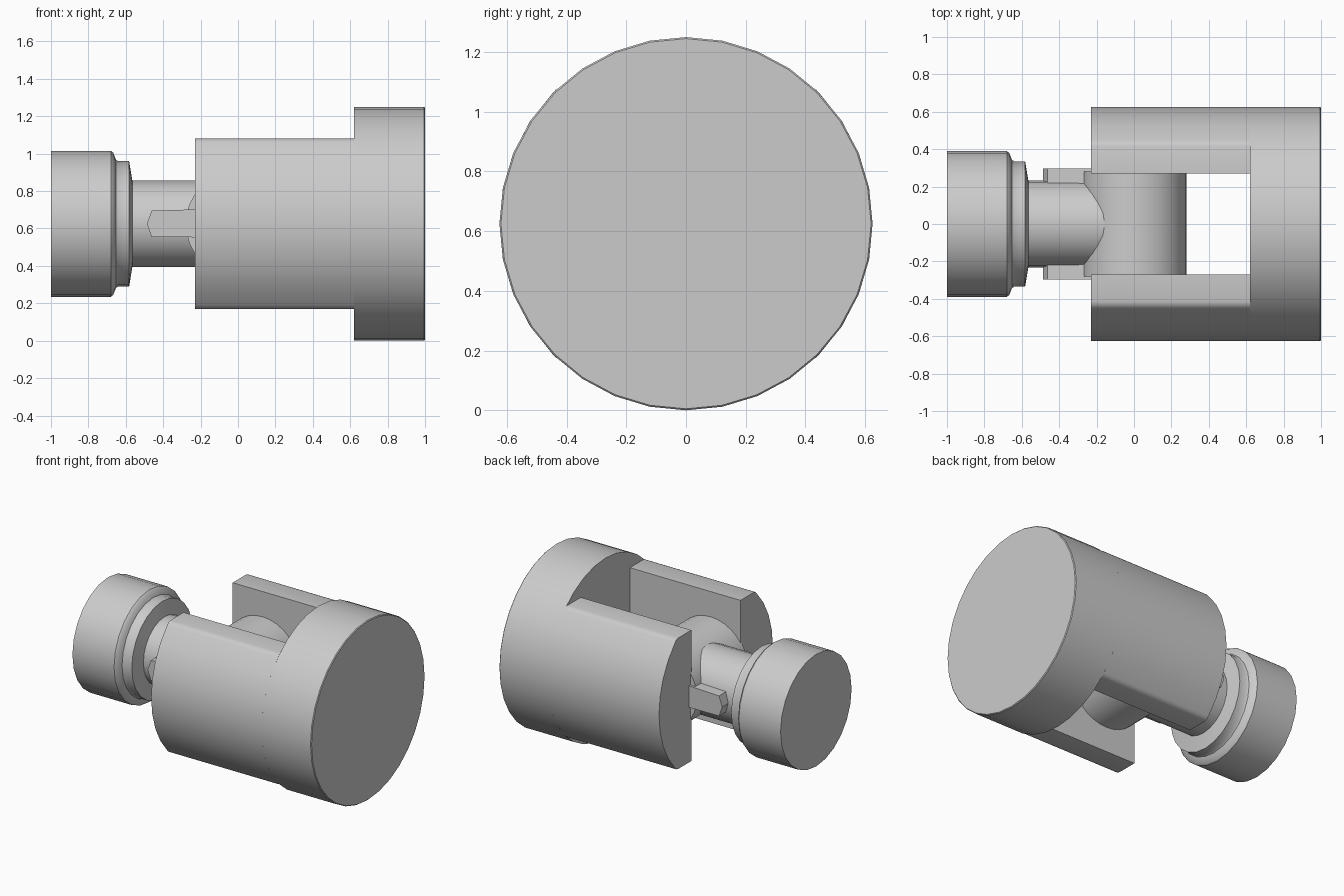
import bpy, bmesh, math
from mathutils import Matrix

if "Cube" in bpy.data.objects:
    bpy.data.objects.remove(bpy.data.objects["Cube"])

CZ = 0.625   # height of the main axis


def finish(name, bm, angle=32):
    bmesh.ops.remove_doubles(bm, verts=bm.verts, dist=1e-5)
    bmesh.ops.recalc_face_normals(bm, faces=bm.faces)
    me = bpy.data.meshes.new(name)
    bm.to_mesh(me)
    bm.free()
    ob = bpy.data.objects.new(name, me)
    bpy.context.collection.objects.link(ob)
    bpy.ops.object.select_all(action='DESELECT')
    ob.select_set(True)
    bpy.context.view_layer.objects.active = ob
    bpy.ops.object.shade_smooth_by_angle(angle=math.radians(angle))
    return ob


def lathe(name, profile, sides):
    """Turn (x, radius) points around the main x axis, with flat caps."""
    bm = bmesh.new()
    rings = []
    for x, r in profile:
        rings.append([bm.verts.new((x, r * math.sin(2 * math.pi * i / sides),
                                    CZ + r * math.cos(2 * math.pi * i / sides)))
                      for i in range(sides)])
    for a, b in zip(rings, rings[1:]):
        for i in range(sides):
            j = (i + 1) % sides
            bm.faces.new((a[i], a[j], b[j], b[i]))
    bm.faces.new(rings[0])
    bm.faces.new(rings[-1])
    return finish(name, bm)


def extrude(name, points, vec):
    """Extrude a closed planar outline along vec."""
    bm = bmesh.new()
    face = bm.faces.new([bm.verts.new(p) for p in points])
    new = bmesh.ops.extrude_face_region(bm, geom=[face], use_keep_orig=True)
    bmesh.ops.translate(bm, vec=vec,
                        verts=[v for v in new['geom'] if isinstance(v, bmesh.types.BMVert)])
    return finish(name, bm)


# Fork base disc
lathe("fork_base", [(0.62, 0.625), (0.995, 0.625), (1.0, 0.62)], 32)

# Fork arms: flat inside, top and bottom, round outside
arc = [math.radians(44.1 - 88.2 * i / 8) for i in range(9)]
half = [(0.27, 0.455), (0.415, 0.455), (0.436, 0.449)]
outline = (half + [(0.625 * math.cos(a), 0.625 * math.sin(a)) for a in arc]
           + [(y, -z) for y, z in reversed(half)])
for side, label in ((-1, "front"), (1, "back")):
    extrude("fork_arm_" + label, [(-0.23, side * y, CZ + z) for y, z in outline],
            (0.85, 0, 0))

# Head, collar and shaft turned as one piece
lathe("head_and_shaft", [(-1.0, 0.39), (-0.68, 0.39), (-0.667, 0.38), (-0.652, 0.342),
                         (-0.64, 0.335), (-0.582, 0.335), (-0.565, 0.232),
                         (-0.02, 0.232)], 24)

# Cross barrel between the arms
bm = bmesh.new()
bmesh.ops.create_cone(bm, cap_ends=True, segments=32, radius1=0.28, radius2=0.28,
                      depth=0.56,
                      matrix=Matrix.Translation((0, 0, CZ)) @ Matrix.Rotation(math.pi / 2, 4, 'X'))
finish("cross_barrel", bm)

# Side keys: one bar with a pointed nose passing through the shaft
nose = [(-0.02, 0.08), (-0.23, 0.077), (-0.462, 0.07), (-0.487, 0.0),
        (-0.462, -0.07), (-0.23, -0.072), (-0.02, -0.072)]
extrude("side_keys", [(x, -0.297, CZ + z) for x, z in nose], (0, 0.594, 0))
